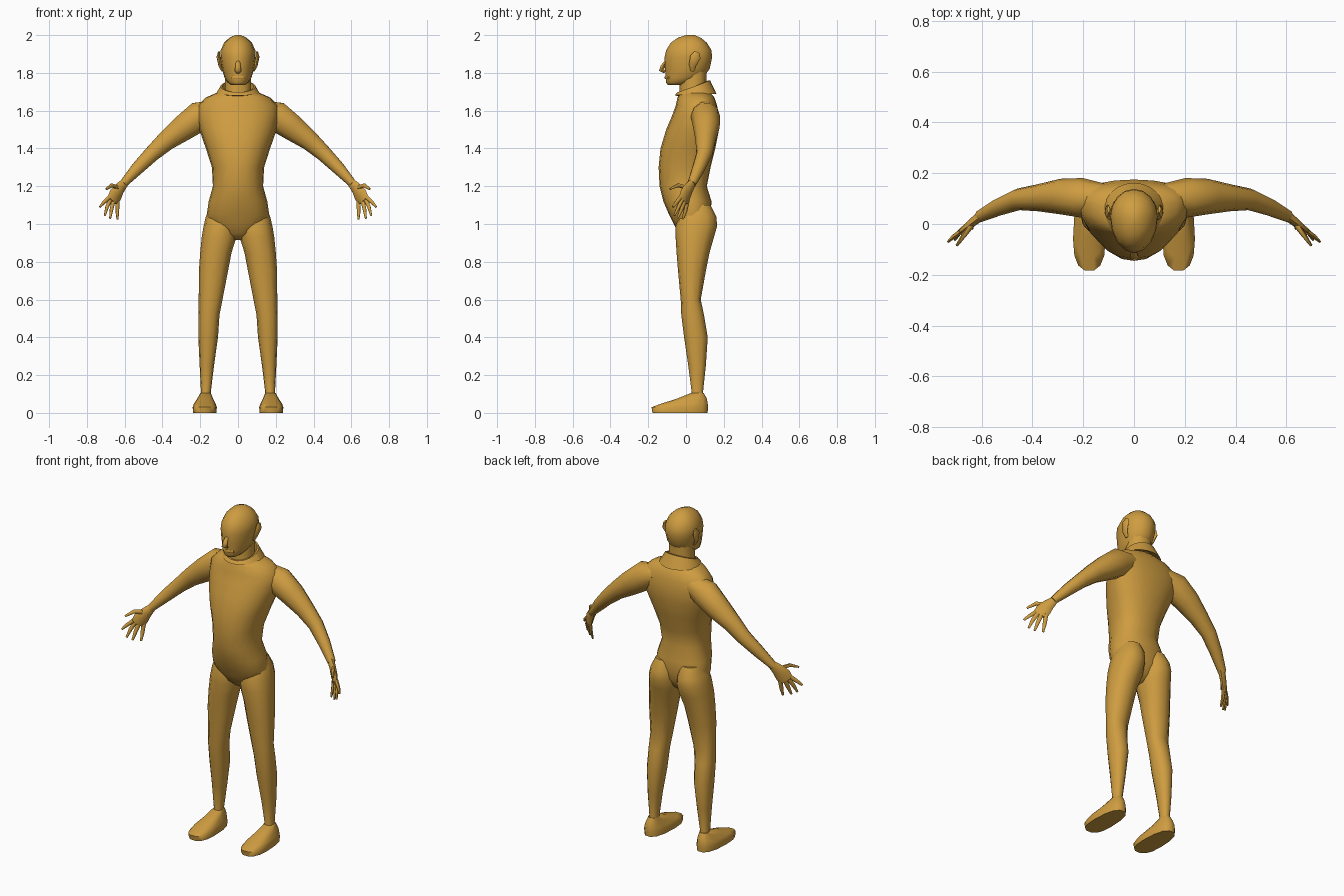
import bpy, bmesh, math
from mathutils import Vector

skin = bpy.data.materials.new("ochre")
skin.diffuse_color = (0.62, 0.335, 0.052, 1)


def skin_rings(name, rings, mirror=False, angle=60):
    """Bridge closed rings of equal size into a capped surface."""
    bm = bmesh.new()
    loops = [[bm.verts.new(p) for p in r] for r in rings]
    n = len(loops[0])
    for a, b in zip(loops, loops[1:]):
        for i in range(n):
            j = (i + 1) % n
            bm.faces.new((a[i], a[j], b[j], b[i]))
    bm.faces.new(loops[0][::-1])
    bm.faces.new(loops[-1])
    bmesh.ops.recalc_face_normals(bm, faces=bm.faces)
    mesh = bpy.data.meshes.new(name)
    bm.to_mesh(mesh)
    bm.free()
    mesh.materials.append(skin)
    ob = bpy.data.objects.new(name, mesh)
    bpy.context.collection.objects.link(ob)
    bpy.ops.object.select_all(action='DESELECT')
    ob.select_set(True)
    bpy.context.view_layer.objects.active = ob
    bpy.ops.object.shade_smooth_by_angle(angle=math.radians(angle))
    if mirror:
        ob.modifiers.new("mirror", 'MIRROR').use_mirror_merge = False
    return ob


def stack(name, sections, sides=16, power=0.9, **kw):
    """Level sections: centre x, widest y, z, half width, front y, back y."""
    rings = []
    for x, yw, z, hw, front, back in sections:
        ring = []
        for i in range(sides):
            t = 2 * math.pi * i / sides
            c, s = math.cos(t), math.sin(t)
            c = math.copysign(abs(c) ** power, c)
            s = math.copysign(abs(s) ** power, s)
            ring.append((x + hw * c, yw + s * (back - yw if s > 0 else yw - front), z))
        rings.append(ring)
    return skin_rings(name, rings, **kw)


def limb(name, path, side, sides=10, **kw):
    """Tube along a path of (x, y, z, radius along side, other radius)."""
    pts = [Vector(p[:3]) for p in path]
    rings = []
    for i, p in enumerate(path):
        t = (pts[min(i + 1, len(pts) - 1)] - pts[max(i - 1, 0)]).normalized()
        u = Vector(side)
        u = (u - t * u.dot(t)).normalized()
        v = t.cross(u)
        rings.append([pts[i] + u * p[3] * math.cos(a) + v * p[4] * math.sin(a)
                      for a in (2 * math.pi * k / sides for k in range(sides))])
    return skin_rings(name, rings, **kw)


# torso from crotch to shoulders
stack("torso", [
    (0, .03, .915, .025, .00, .06), (0, .03, .95, .09, -.04, .10),
    (0, .04, 1.00, .155, -.065, .125), (0, .03, 1.05, .165, -.09, .13),
    (0, .02, 1.12, .155, -.12, .135), (0, .01, 1.20, .133, -.14, .11),
    (0, .02, 1.30, .138, -.145, .13), (0, .04, 1.40, .17, -.135, .155),
    (0, .07, 1.50, .205, -.105, .175), (0, .09, 1.57, .22, -.075, .175),
    (0, .09, 1.625, .215, -.055, .165), (0, .08, 1.67, .17, -.045, .15),
    (0, .06, 1.70, .10, -.03, .125)], sides=20)

# legs with the seat bulging at the back
stack("leg", [
    (.085, .06, 1.10, .055, -.02, .13), (.09, .05, 1.04, .08, -.04, .16),
    (.094, .05, .99, .088, -.055, .165), (.10, .04, .93, .092, -.055, .148),
    (.117, .035, .85, .083, -.05, .125), (.13, .03, .75, .077, -.042, .105),
    (.145, .03, .60, .063, -.028, .078), (.154, .035, .52, .056, -.025, .095),
    (.158, .05, .40, .052, -.01, .115), (.165, .06, .25, .038, .012, .105),
    (.170, .06, .11, .026, .03, .09), (.172, .06, .06, .03, .02, .10)],
    sides=12, mirror=True)

# feet
stack("foot", [
    (.176, -.06, 0, .062, -.18, .118), (.176, -.06, .03, .064, -.185, .12),
    (.176, -.04, .05, .057, -.13, .118), (.174, .02, .075, .042, -.05, .112),
    (.172, .06, .105, .028, .025, .095)], sides=14, power=.8, mirror=True)

# arms from inside the shoulder to the wrist
limb("arm", [
    (.12, .10, 1.60, .06, .06), (.205, .103, 1.57, .078, .083),
    (.29, .108, 1.508, .07, .072), (.38, .103, 1.44, .053, .055),
    (.455, .097, 1.372, .043, .044), (.53, .068, 1.297, .035, .036),
    (.608, .03, 1.212, .024, .022)], (0, 1, 0), mirror=True)

# hands: palm, four fingers and thumb
across = (-.6, .5, -.35)
limb("palm", [
    (.595, .037, 1.225, .022, .020), (.625, .015, 1.19, .034, .018),
    (.648, -.003, 1.155, .044, .016), (.665, -.015, 1.12, .040, .011)],
    across, sides=8, mirror=True)
tips = {"index_finger": ((.682, -.03, 1.14), (.71, -.05, 1.115), (.732, -.07, 1.09)),
        "middle_finger": ((.675, -.02, 1.13), (.693, -.04, 1.09), (.705, -.062, 1.045)),
        "ring_finger": ((.660, -.008, 1.12), (.67, -.025, 1.075), (.677, -.045, 1.03)),
        "little_finger": ((.638, .008, 1.125), (.639, -.003, 1.07), (.638, -.018, 1.025)),
        "thumb": ((.64, -.005, 1.195), (.668, -.042, 1.205), (.698, -.085, 1.185))}
for name, (a, b, c) in tips.items():
    limb(name, [(*a, .013, .011), (*b, .011, .010), (*c, .006, .005)],
         across, sides=6, mirror=True)

# neck
stack("neck", [(0, .04, 1.62, .085, -.04, .12), (0, .04, 1.70, .07, -.035, .105),
               (0, .04, 1.82, .07, -.03, .11)], sides=12)

# head from jaw to crown
stack("head", [
    (0, -.05, 1.735, .035, -.095, -.01), (0, -.03, 1.75, .055, -.107, .04),
    (0, .00, 1.775, .072, -.106, .09), (0, .02, 1.82, .084, -.112, .125),
    (0, .03, 1.88, .094, -.114, .138), (0, .03, 1.92, .092, -.105, .135),
    (0, .03, 1.96, .073, -.08, .11), (0, .03, 1.985, .047, -.045, .08),
    (0, .025, 2.0, .015, .0, .045)], sides=16, power=1)

# nose, lips and ears
limb("nose", [(0, -.10, 1.87, .010, .006), (0, -.122, 1.835, .014, .014),
              (0, -.130, 1.815, .018, .016), (0, -.112, 1.803, .014, .008)],
     (1, 0, 0), sides=6)
limb("lips", [(-.035, -.09, 1.775, .008, .008), (0, -.106, 1.775, .009, .010),
              (.035, -.09, 1.775, .008, .008)], (0, 1, 0), sides=6)
limb("ear", [(.080, .035, 1.81, .010, .008), (.095, .035, 1.84, .020, .009),
             (.104, .05, 1.885, .028, .010), (.100, .058, 1.91, .014, .006)],
     (0, 1, 0), sides=8, mirror=True)

# folded collar: low in front, raised and flared behind
profiles = [[] for _ in range(24)]
for i, ring in enumerate(profiles):
    a = 2 * math.pi * i / 24
    c, s = math.cos(a), math.sin(a)
    lift = (s + 1) / 2
    for r, h in ((.082, -.02), (.082, .03), (.092, .03), (.105 + .025 * lift, -.012 - .03 * lift)):
        ring.append((r * c, .045 + r * s * (.9 if s > 0 else 1), 1.685 + .045 * lift + h * (.4 + .6 * lift)))
collar = skin_rings("collar", profiles + profiles[:1], angle=40)
bm = bmesh.new()
bm.from_mesh(collar.data)
bmesh.ops.delete(bm, geom=[f for f in bm.faces if abs(f.calc_center_median().x - .1) < .06
                           and abs(f.normal.y) > .99], context='FACES_ONLY')
bmesh.ops.remove_doubles(bm, verts=bm.verts, dist=.0005)
bmesh.ops.recalc_face_normals(bm, faces=bm.faces)
bm.to_mesh(collar.data)
bm.free()
